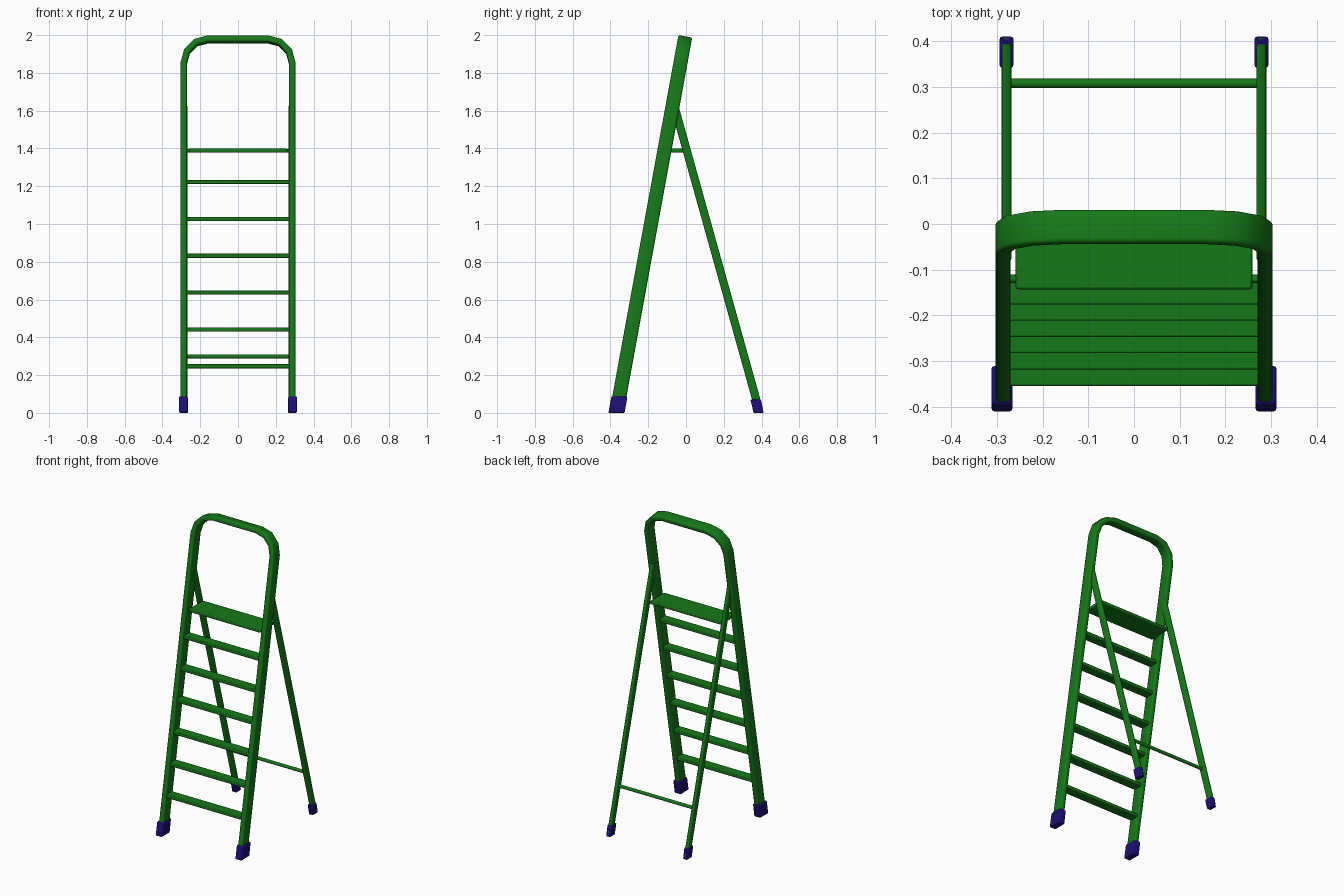
import bpy, bmesh, math
from mathutils import Matrix, Vector

if "Cube" in bpy.data.objects:
    bpy.data.objects.remove(bpy.data.objects["Cube"])


def material(name, color):
    m = bpy.data.materials.new(name)
    m.diffuse_color = color
    m.use_nodes = True
    m.node_tree.nodes["Principled BSDF"].inputs["Base Color"].default_value = m.diffuse_color
    return m


GREEN = material("green paint", (0.008, 0.19, 0.01, 1))
BLUE = material("blue rubber", (0.012, 0.005, 0.19, 1))


def finish(bm, name, mat, bevel=0, segments=2):
    bmesh.ops.recalc_face_normals(bm, faces=bm.faces)
    mesh = bpy.data.meshes.new(name)
    bm.to_mesh(mesh)
    bm.free()
    ob = bpy.data.objects.new(name, mesh)
    bpy.context.collection.objects.link(ob)
    mesh.materials.append(mat)
    if bevel:
        b = ob.modifiers.new("bevel", 'BEVEL')
        b.width, b.segments = bevel, segments
    bpy.ops.object.select_all(action='DESELECT')
    ob.select_set(True)
    bpy.context.view_layer.objects.active = ob
    bpy.ops.object.shade_smooth_by_angle(angle=math.radians(35))
    return ob


def rounded_section(w, d, r, n=3):
    pts = []
    for i, (sx, sy) in enumerate([(1, 1), (-1, 1), (-1, -1), (1, -1)]):
        for k in range(n + 1):
            a = math.pi / 2 * (i + k / n)
            pts.append((sx * (w / 2 - r) + r * math.cos(a),
                        sy * (d / 2 - r) + r * math.sin(a)))
    return pts


def sweep(name, path, section, matrix):
    # path lies in the local x-z plane, the section is mitred at each corner
    bm = bmesh.new()
    pts = [Vector(p) for p in path]
    rings = []
    for i, p in enumerate(pts):
        t0 = (p - pts[i - 1]).normalized() if i else (pts[1] - p).normalized()
        t1 = (pts[i + 1] - p).normalized() if i < len(pts) - 1 else t0
        t = (t0 + t1).normalized()
        n = Vector((t.y, -t.x)) / t.dot(t0)
        rings.append([bm.verts.new(matrix @ Vector((p.x + n.x * u, v, p.y + n.y * u)))
                      for u, v in section])
    m = len(section)
    for a, b in zip(rings, rings[1:]):
        for k in range(m):
            bm.faces.new((a[k], a[(k + 1) % m], b[(k + 1) % m], b[k]))
    bm.faces.new(rings[0])
    bm.faces.new(rings[-1])
    return finish(bm, name, GREEN)


def block(name, x, y_bottom, y_top, z, mat, bevel):
    # box whose top may be shifted along y from its bottom
    bm = bmesh.new()
    bmesh.ops.create_cube(bm, size=1)
    for v in bm.verts:
        yr = y_top if v.co.z > 0 else y_bottom
        v.co = (x[v.co.x > 0], yr[v.co.y > 0], z[v.co.z > 0])
    return finish(bm, name, mat, bevel)


def rod(name, x0, x1, y, z, r):
    bm = bmesh.new()
    mat = Matrix.Translation(((x0 + x1) / 2, y, z)) @ Matrix.Rotation(math.pi / 2, 4, 'Y')
    bmesh.ops.create_cone(bm, cap_ends=True, segments=16, radius1=r, radius2=r,
                          depth=abs(x1 - x0), matrix=mat)
    return finish(bm, name, GREEN)


# Front frame: both legs and the handrail hoop in one bent tube
Y0, SLOPE = -0.3685, 0.183
tilt = math.atan(SLOPE)
X, R = 0.287, 0.128
top = 1.977 / math.cos(tilt)
right = [(X, 0.02)] + [(X - R + R * math.cos(a), top - R + R * math.sin(a))
                       for a in [math.radians(d) for d in (0, 30, 60, 90)]]
path = right + [(-x, s) for x, s in reversed(right)]
sweep("front_frame", path, rounded_section(0.033, 0.074, 0.010),
      Matrix.Translation((0, Y0, 0)) @ Matrix.Rotation(-tilt, 4, 'X'))

# Treads between the front legs
for i in range(6):
    z = 0.247 + 0.195 * i
    y = (Y0 + SLOPE * z - 0.031, Y0 + SLOPE * z + 0.031)
    block(f"step_{i + 1}", (-0.274, 0.274), y, y, (z - 0.011, z + 0.011), GREEN, 0.004)

# Standing platform
y = (-0.143, 0.006)
block("platform", (-0.259, 0.259), y, y, (1.379, 1.399), GREEN, 0.005)

# Rear legs, pivots and feet on both sides
lean = math.atan(0.279)
for side, s in (("left", -1), ("right", 1)):
    c = math.cos(lean)
    sweep(f"rear_leg_{side}", [(s * 0.279, 0.02 / c), (s * 0.279, 1.62 / c)],
          rounded_section(0.022, 0.043, 0.007),
          Matrix.Translation((0, 0.3915, 0)) @ Matrix.Rotation(lean, 4, 'X'))
    rod(f"platform_pivot_{side}", s * 0.25, s * 0.28, -0.12, 1.387, 0.009)
    fx, bx = s * 0.289, s * 0.279
    block(f"front_foot_{side}", (fx - 0.023, fx + 0.023), (-0.411, -0.325),
          (-0.395, -0.310), (0, 0.088), BLUE, 0.006)
    block(f"rear_foot_{side}", (bx - 0.015, bx + 0.015), (0.358, 0.411),
          (0.341, 0.397), (0, 0.07), BLUE, 0.005)

# Rear cross bar
rod("rear_cross_bar", -0.279, 0.279, 0.308, 0.299, 0.0105)
